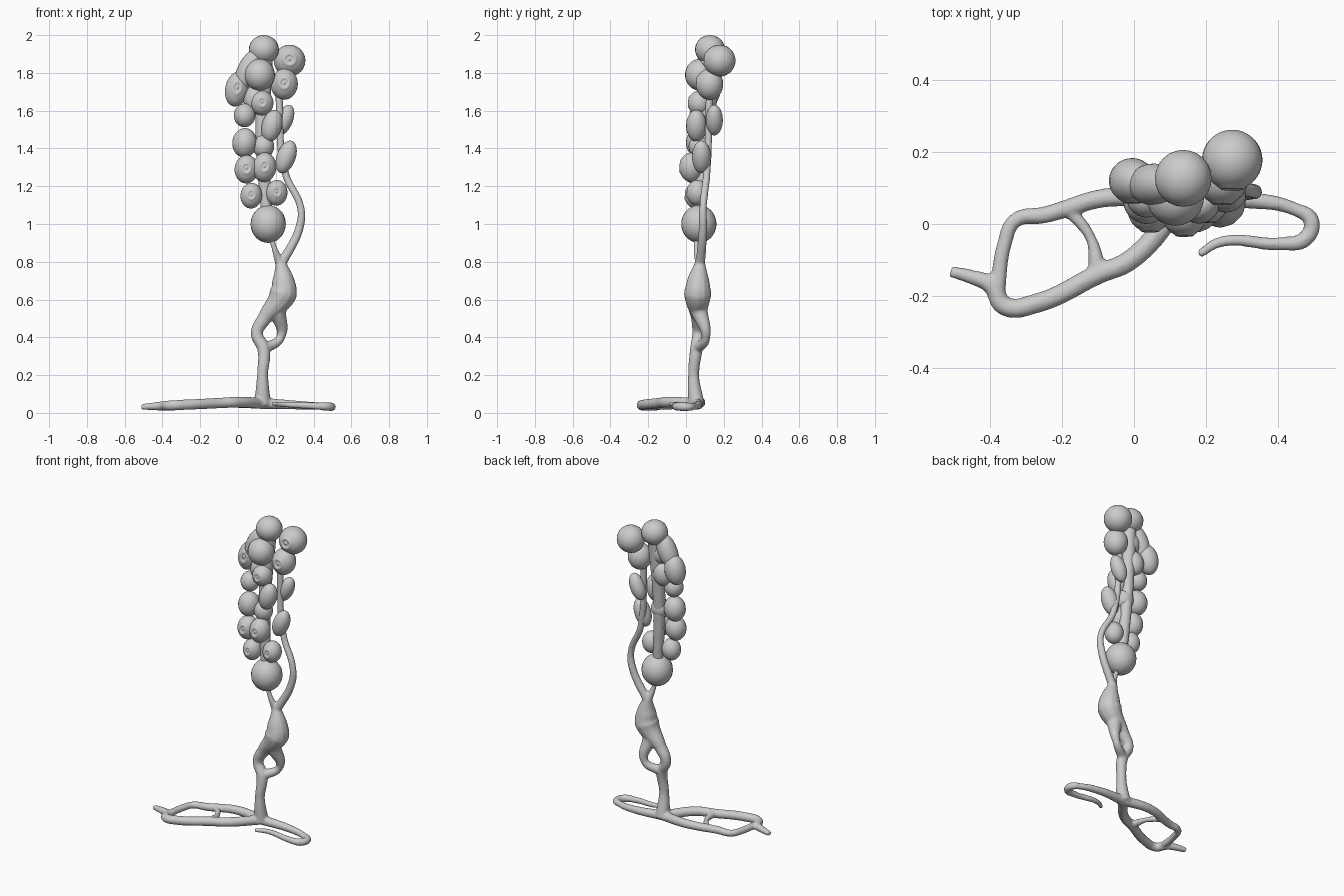
import bpy, bmesh, math
from mathutils import Matrix, Vector

if "Cube" in bpy.data.objects:
    bpy.data.objects.remove(bpy.data.objects["Cube"])


def tube(name, pts, radii):
    """Smooth tube through points; radii are spread evenly along it."""
    cu = bpy.data.curves.new(name, 'CURVE')
    cu.dimensions = '3D'
    cu.bevel_depth = 1
    cu.bevel_resolution = 4
    cu.use_fill_caps = True
    sp = cu.splines.new('BEZIER')
    sp.resolution_u = 10
    sp.bezier_points.add(len(pts) - 1)
    for i, (bp, p) in enumerate(zip(sp.bezier_points, pts)):
        f = i / (len(pts) - 1) * (len(radii) - 1)
        k = min(int(f), len(radii) - 2)
        bp.co = p
        bp.radius = radii[k] + (radii[k + 1] - radii[k]) * (f - k)
        bp.handle_left_type = bp.handle_right_type = 'AUTO'
    ob = bpy.data.objects.new(name, cu)
    bpy.context.collection.objects.link(ob)
    return ob


def runner(name, pts, radii):
    """Tube on the ground, sinking slightly away from the trunk to the left."""
    return tube(name, [(x, y, .042 + .05 * min(0.3, max(-.25, x + .3 if x < 0 else .3 - x)))
                       for x, y in pts], radii)


def merge(name, obs):
    """Fuse tubes into one softly blended surface."""
    bpy.ops.object.select_all(action='DESELECT')
    for o in obs:
        o.select_set(True)
    bpy.context.view_layer.objects.active = obs[0]
    bpy.ops.object.convert(target='MESH')
    bpy.ops.object.join()
    ob = bpy.context.view_layer.objects.active
    ob.name = name
    rm = ob.modifiers.new('fuse', 'REMESH')
    rm.mode = 'VOXEL'
    rm.voxel_size = .007
    rm.use_smooth_shade = True
    sm = ob.modifiers.new('soften', 'SMOOTH')
    sm.iterations = 5


def berry(name, x, y, z, r, stretch, dimple):
    """Egg-shaped berry; longer ones lean right, dimpled ones show a pitted front."""
    bm = bmesh.new()
    bmesh.ops.create_uvsphere(bm, u_segments=24, v_segments=36, radius=1)
    if dimple:
        for v in bm.verts:
            t = math.acos(max(-1, min(1, v.co.z)))
            lip = .05 * math.exp(-((t - .36) / .1) ** 2)
            pit = .16 * math.exp(-((t - .17) / .08) ** 2)
            v.co *= 1 + lip - pit
        bm.transform(Matrix.Rotation(math.radians(85), 4, 'X'))
    bm.transform(Matrix.Translation((x, y, z))
                 @ Matrix.Rotation(math.radians(25 * (stretch - 1)), 4, 'Y')
                 @ Matrix.Diagonal((r, r, r * stretch, 1)))
    me = bpy.data.meshes.new(name)
    bm.to_mesh(me)
    bm.free()
    me.shade_smooth()
    bpy.context.collection.objects.link(bpy.data.objects.new(name, me))


# Ground runners, trunk with its loop and bulge, side vine
root = (.13, .055)
vine_base = (.225, .075, .78)
merge('stem', [
    runner('runner_right', [root, (.33, .065), (.45, .04), (.493, .01), (.475, -.042),
                            (.41, -.055), (.24, -.05), (.18, -.085)], (.03, .018, .025, .018, .012)),
    runner('runner_back', [root, (-.06, .075), (-.25, .025), (-.33, .01), (-.36, -.055), (-.38, -.19)],
           (.03, .025, .02, .022)),
    runner('runner_front', [root, (-.01, -.1), (-.1, -.14), (-.27, -.22), (-.36, -.228),
                            (-.397, -.17), (-.45, -.148), (-.51, -.132)], (.03, .028, .027, .016)),
    runner('runner_link', [(-.19, .05), (-.12, -.04), (-.1, -.14)], (.02, .015, .026)),
    tube('trunk', [(*root, .04), (.13, .04, .2), (.135, .055, .34), (.1, .065, .42), (.14, .065, .5),
                   (.238, .062, .63), (.24, .065, .7), (.225, .075, .8)],
         (.045, .029, .034, .032, .038, .074, .06, .026)),
    tube('trunk_loop', [(.14, .06, .34), (.226, .105, .4), (.21, .07, .54)], (.03, .023, .045)),
    tube('berry_stalk', [vine_base, (.19, .055, .88), (.155, .067, 1)], (.026, .014, .02)),
    tube('vine', [vine_base, (.325, .09, .98), (.333, .09, 1.08), (.25, .11, 1.27), (.215, .125, 1.7)],
         (.026, .02, .02)),
    tube('cluster_core', [(.155, .07, 1), (.13, .09, 1.45), (.14, .12, 1.88)], (.03, .045)),
])

# Berries: x, y, z, radius, stretch
dimpled = [
    (.273, .178, 1.865, .084, 1), (-.005, .12, 1.715, .063, 1.5), (.245, .125, 1.74, .072, 1.15),
    (.128, .07, 1.64, .06, 1.1), (.045, .04, 1.29, .063, 1.2), (.14, .028, 1.3, .063, 1.25),
    (.07, .05, 1.15, .057, 1.2), (.205, .06, 1.165, .057, 1.2)]
plain = [
    (.137, .127, 1.924, .079, .96), (.055, .11, 1.815, .058, 2), (.115, .075, 1.79, .08, 1.05),
    (.035, .075, 1.575, .057, 1.1), (.245, .15, 1.55, .045, 1.9), (.18, .055, 1.52, .054, 1.6),
    (.035, .065, 1.43, .065, 1.2), (.135, .07, 1.41, .056, 1.1), (.255, .082, 1.355, .05, 1.8),
    (.16, .068, 1, .093, 1.07), (.09, .105, 1.66, .06, 1.3)]
for group, label in ((dimpled, 'dimpled_berry'), (plain, 'plain_berry')):
    for i, b in enumerate(group):
        berry(f'{label}_{i + 1}', *b, group is dimpled)
